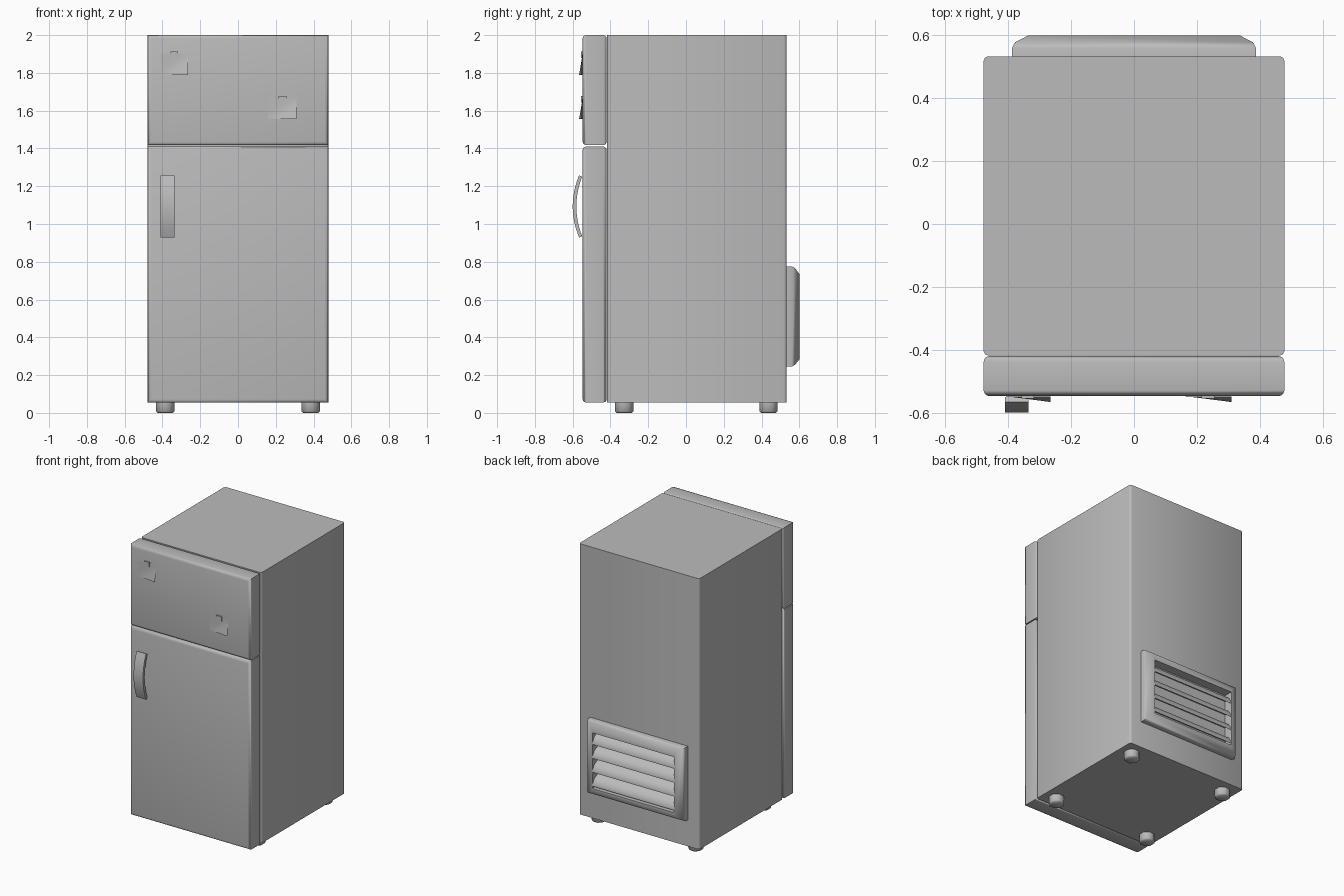
import bpy, bmesh, math

if "Cube" in bpy.data.objects:
    bpy.data.objects.remove(bpy.data.objects["Cube"])

grey = bpy.data.materials.new("light_grey")
grey.diffuse_color = (0.5, 0.5, 0.5, 1)
grey.use_nodes = True
grey.node_tree.nodes["Principled BSDF"].inputs["Base Color"].default_value = grey.diffuse_color


def finish(name, bm, smooth=180):
    bmesh.ops.recalc_face_normals(bm, faces=bm.faces)
    me = bpy.data.meshes.new(name)
    bm.to_mesh(me)
    bm.free()
    me.materials.append(grey)
    ob = bpy.data.objects.new(name, me)
    bpy.context.collection.objects.link(ob)
    if smooth:
        bpy.ops.object.select_all(action='DESELECT')
        ob.select_set(True)
        bpy.context.view_layer.objects.active = ob
        bpy.ops.object.shade_smooth_by_angle(angle=math.radians(smooth))
    return ob


def box(name, x, y, z, bevel=0, axes="", segments=1, smooth=180):
    """Box from (min, max) ranges; bevels edges running along the given axes."""
    bm = bmesh.new()
    bmesh.ops.create_cube(bm, size=1)
    for v in bm.verts:
        for i, (a, b) in enumerate((x, y, z)):
            v.co[i] = a if v.co[i] < 0 else b
    if bevel:
        edges = [e for e in bm.edges
                 if any(abs((e.verts[0].co - e.verts[1].co)["xyz".index(a)]) > 1e-5 for a in axes)]
        bmesh.ops.bevel(bm, geom=edges, offset=bevel, segments=segments,
                        profile=0.5, affect='EDGES')
    return finish(name, bm, smooth)


def extrude_x(name, profile, x0, x1, smooth=60):
    """Closed (y, z) outline swept along x."""
    bm = bmesh.new()
    ends = [[bm.verts.new((x, y, z)) for y, z in profile] for x in (x0, x1)]
    n = len(profile)
    for i in range(n):
        j = (i + 1) % n
        bm.faces.new((ends[0][i], ends[0][j], ends[1][j], ends[1][i]))
    bm.faces.new(ends[0])
    bm.faces.new(ends[1])
    return finish(name, bm, smooth)


# Cabinet and doors
box("cabinet", (-0.478, 0.478), (-0.418, 0.533), (0.055, 2.0), 0.014, "z", 2, 60)
box("freezer_door", (-0.478, 0.478), (-0.547, -0.42), (1.418, 2.0), 0.018, "xz", 3, 60)
box("fridge_door", (-0.478, 0.478), (-0.547, -0.42), (0.055, 1.41), 0.018, "xz", 3, 60)

# Bowed door handle
outer, inner = [], []
for i in range(13):
    t = i / 6 - 1
    z = 1.093 + 0.161 * t
    bow = 0.034 * (1 - t * t)
    outer.append((-0.566 - bow, z + 0.004 * t))
    inner.append((-0.550 - bow * 0.9, z - 0.004 * t))
extrude_x("door_handle", outer + inner[::-1], -0.41, -0.335)

# Feet
for fx in (-0.385, 0.385):
    for fy in (-0.327, 0.437):
        bm = bmesh.new()
        bmesh.ops.create_cone(bm, cap_ends=True, segments=8, radius1=0.052,
                              radius2=0.052, depth=0.06)
        for v in bm.verts:
            c, s = math.cos(math.pi / 8), math.sin(math.pi / 8)
            px, py = v.co.x, v.co.y
            v.co = (fx + px * c - py * s, fy + px * s + py * c, v.co.z + 0.03)
        low = [e for e in bm.edges if all(v.co.z < 0.001 for v in e.verts)]
        bmesh.ops.bevel(bm, geom=low, offset=0.008, segments=1, affect='EDGES')
        finish("foot", bm, 50)

# Rear vent frame: rectangular rings from the wall, over the rim and back in
rings = [(0.388, 0.245, 0.775, 0.525), (0.388, 0.245, 0.775, 0.560),
         (0.378, 0.255, 0.766, 0.578), (0.335, 0.283, 0.735, 0.600),
         (0.325, 0.305, 0.705, 0.600), (0.325, 0.305, 0.705, 0.537)]
bm = bmesh.new()
loops = [[bm.verts.new(p) for p in ((-w, y, a), (w, y, a), (w, y, b), (-w, y, b))]
         for w, a, b, y in rings]
for r0, r1 in zip(loops, loops[1:]):
    for i in range(4):
        j = (i + 1) % 4
        bm.faces.new((r0[i], r0[j], r1[j], r1[i]))
bm.faces.new(loops[-1])
finish("vent_frame", bm, 50)

# Sloping vent louvres
for i in range(4):
    z = 0.315 + i * 0.1
    extrude_x("vent_louvre", [(0.537, z + 0.072), (0.575, z + 0.055), (0.597, z + 0.02),
                              (0.597, z + 0.005), (0.57, z + 0.03), (0.537, z + 0.045)],
              -0.33, 0.33, 50)

# Paper notes with a lifted lower corner, each held by a small tab
for x0, z0, w, h in ((-0.41, 1.79, 0.145, 0.112), (0.16, 1.555, 0.15, 0.11)):
    bm = bmesh.new()
    bmesh.ops.create_grid(bm, x_segments=6, y_segments=6, size=0.5)
    for v in bm.verts:
        u, k = v.co.x + 0.5, v.co.y + 0.5
        lift = max(0, u - k - 0.1) / 0.9
        v.co = (x0 + u * w, -0.549 - 0.017 * lift, z0 + k * h)
    finish("paper_note", bm)
    box("note_tab", (x0 + w * 0.36, x0 + w * 0.64), (-0.555, -0.546),
        (z0 + h - 0.022, z0 + h + 0.012), smooth=0)
